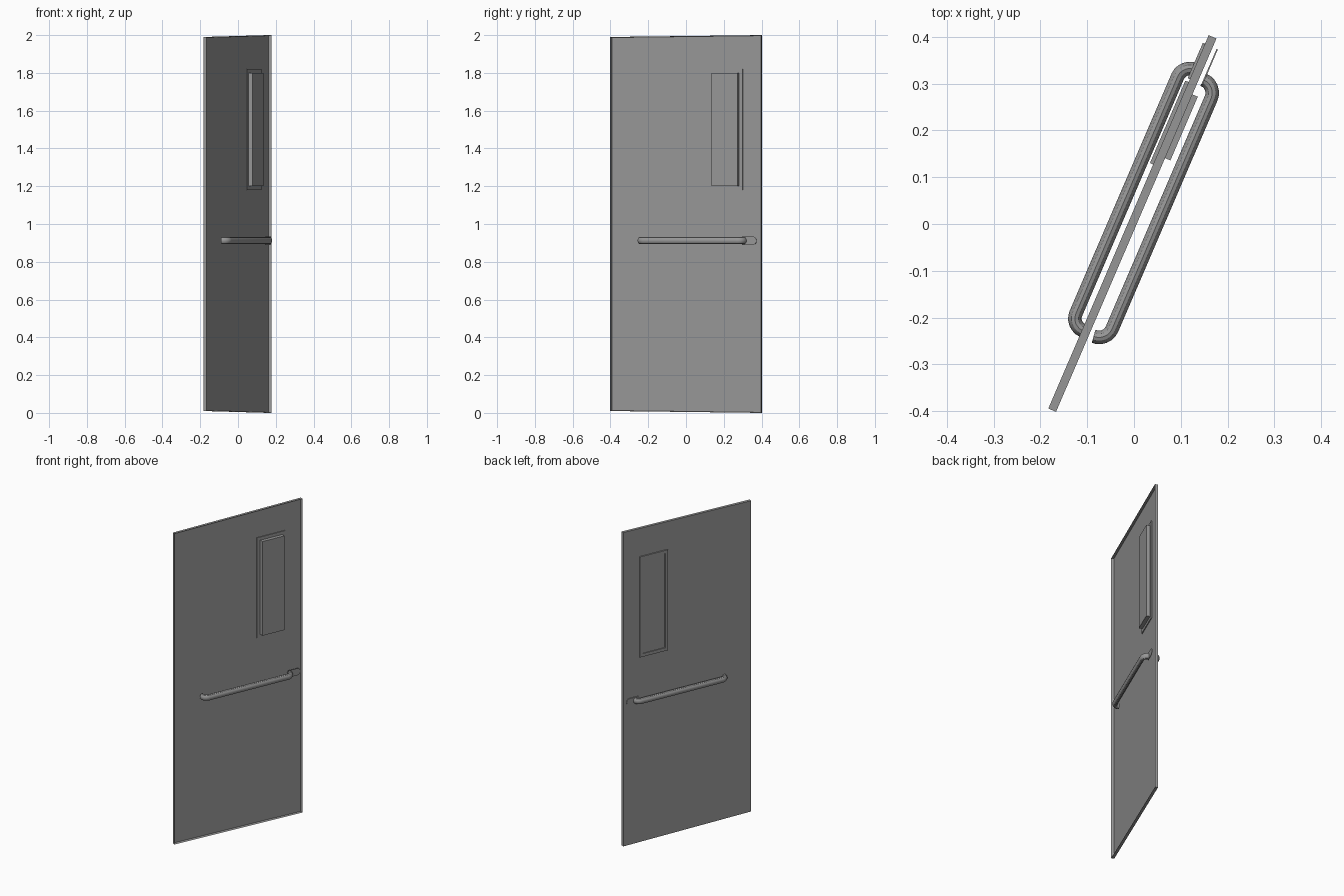
import bpy, bmesh, math
from mathutils import Matrix

if "Cube" in bpy.data.objects:
    bpy.data.objects.remove(bpy.data.objects["Cube"])

# Door-local frame: x runs along the door width, -y is the right-hand face
FRAME = Matrix.Translation((-0.0035, 0.001, 0)) @ Matrix.Rotation(math.radians(66.75), 4, 'Z')
HALF_W = 0.434

# Dark grey metal for every part
METAL = bpy.data.materials.new("dark_grey_metal")
METAL.diffuse_color = (0.31, 0.31, 0.31, 1)
METAL.use_nodes = True
METAL.node_tree.nodes["Principled BSDF"].inputs["Base Color"].default_value = METAL.diffuse_color


def add_object(name, data):
    obj = bpy.data.objects.new(name, data)
    bpy.context.scene.collection.objects.link(obj)
    return obj


def finish(name, bm):
    bmesh.ops.recalc_face_normals(bm, faces=bm.faces)
    bm.transform(FRAME)
    mesh = bpy.data.meshes.new(name)
    bm.to_mesh(mesh)
    bm.free()
    mesh.materials.append(METAL)
    return add_object(name, mesh)


def block(bm, x0, x1, y0, y1, z0, z1):
    m = Matrix.Translation(((x0 + x1) / 2, (y0 + y1) / 2, (z0 + z1) / 2)) \
        @ Matrix.Diagonal((x1 - x0, y1 - y0, z1 - z0, 1))
    return bmesh.ops.create_cube(bm, size=1, matrix=m)['verts']


def extrude_profile(name, points, y0, y1):
    bm = bmesh.new()
    face = bm.faces.new([bm.verts.new((x, y0, z)) for x, z in points])
    new = bmesh.ops.extrude_face_region(bm, geom=[face])['geom']
    verts = [v for v in new if isinstance(v, bmesh.types.BMVert)]
    bmesh.ops.translate(bm, verts=verts, vec=(0, y1 - y0, 0))
    return finish(name, bm)


# Door leaf: slightly tapered slab with a shallow rim around its right face
bm = bmesh.new()
for v in block(bm, -HALF_W, HALF_W, -0.009, 0.009, 0, 2):
    if v.co.x < 0:
        v.co.z += 0.01 if v.co.z < 1 else -0.01
bm.normal_update()
front = min(bm.faces, key=lambda f: f.calc_center_median().y)
bmesh.ops.inset_region(bm, faces=[front], thickness=0.004)
bmesh.ops.translate(bm, verts=front.verts[:], vec=(0, 0.015, 0))
finish("door_leaf", bm)


# Window frames: mitred rectangular ring on each face
def window_frame(name, y0, y1, w=0.02):
    a, b, c, d = 0.1335, 0.325, 1.18, 1.82
    bm = bmesh.new()
    rings = []
    for inset, y in ((0, y0), (0, y1), (w, y1), (w, y0)):
        rings.append([bm.verts.new((x, y, z)) for x, z in (
            (a + inset, c + inset), (b - inset, c + inset),
            (b - inset, d - inset), (a + inset, d - inset))])
    for k in range(4):
        p, q = rings[k], rings[(k + 1) % 4]
        for i in range(4):
            j = (i + 1) % 4
            bm.faces.new((p[i], p[j], q[j], q[i]))
    return finish(name, bm)


window_frame("window_frame_left", 0.009, 0.0165)
window_frame("window_frame_right", 0.001, 0.006)

# Window panel standing proud of the right face
bm = bmesh.new()
block(bm, 0.156, 0.304, -0.0215, 0.011, 1.20, 1.80)
finish("window_panel", bm)


# Pull handles: bar with a quarter bend at each end
def handle(name, y_end, y_bar, t0, t1):
    r, n = abs(y_bar - y_end), 6
    s = 1 if y_bar > y_end else -1
    arc = [i / n * math.pi / 2 for i in range(n + 1)]
    path = [(t0 + r * (1 - math.cos(a)), y_end + s * r * math.sin(a)) for a in arc]
    path += [(t1 - r * (1 - math.cos(a)), y_end + s * r * math.sin(a)) for a in reversed(arc)]
    curve = bpy.data.curves.new(name + "_path", 'CURVE')
    curve.dimensions = '3D'
    curve.bevel_depth = 0.0145
    curve.bevel_resolution = 4
    curve.use_fill_caps = True
    spline = curve.splines.new('POLY')
    spline.points.add(len(path) - 1)
    for p, (x, y) in zip(spline.points, path):
        p.co = (x, y, 0, 1)
    tmp = add_object(name + "_path", curve)
    dg = bpy.context.evaluated_depsgraph_get()
    mesh = bpy.data.meshes.new_from_object(tmp.evaluated_get(dg))
    bpy.data.objects.remove(tmp)
    mesh.transform(FRAME @ Matrix.Translation((0, 0, 0.912)) @ Matrix.Diagonal((1, 1, 1.3, 1)))
    mesh.materials.clear()
    mesh.materials.append(METAL)
    obj = add_object(name, mesh)
    bpy.ops.object.select_all(action='DESELECT')
    bpy.context.view_layer.objects.active = obj
    obj.select_set(True)
    bpy.ops.object.shade_smooth_by_angle()


handle("handle_right", -0.019, -0.049, -0.254, 0.342)
handle("handle_left", 0.007, 0.035, -0.252, 0.355)

# Handle plates: short strips with a rounded outer end
R = 0.022
plate = [(0.332, 0.912 - R)]
plate += [(0.414 - R + R * math.cos(a), 0.912 + R * math.sin(a))
          for a in (math.radians(-90 + 18 * i) for i in range(11))]
plate += [(0.332, 0.912 + R)]
extrude_profile("handle_plate_right", plate, -0.021, -0.018)
extrude_profile("handle_plate_left", plate, 0.009, 0.014)
